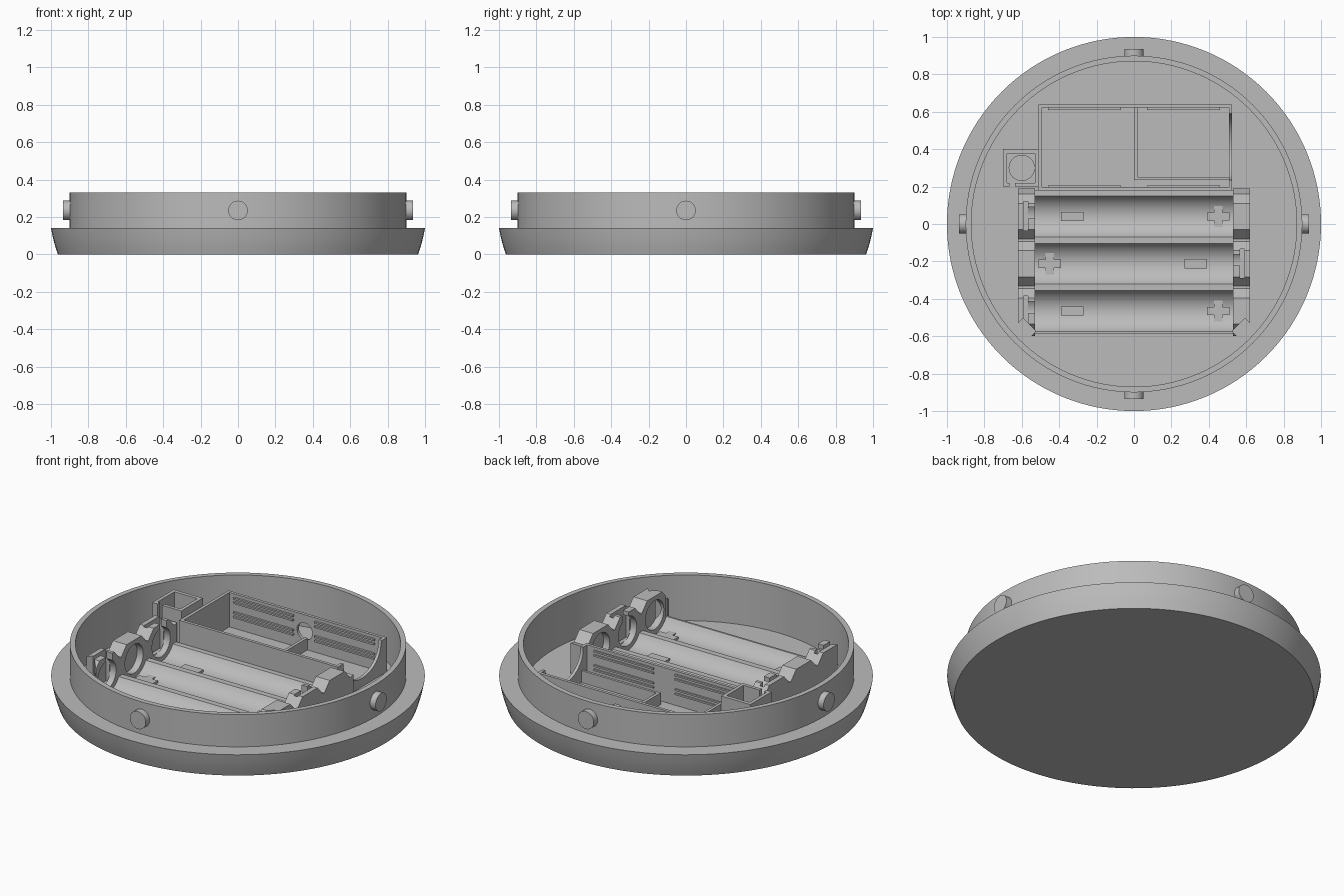
import bpy, bmesh, math
from mathutils import Matrix, Vector

cube = bpy.data.objects.get("Cube")
if cube:
    bpy.data.objects.remove(cube, do_unlink=True)

grey = bpy.data.materials.new("light_grey_plastic")
grey.use_nodes = True
grey.diffuse_color = (0.5, 0.5, 0.5, 1)
grey.node_tree.nodes["Principled BSDF"].inputs["Base Color"].default_value = (0.5, 0.5, 0.5, 1)


def finish(name, bm, smooth=False):
    bmesh.ops.recalc_face_normals(bm, faces=bm.faces)
    mesh = bpy.data.meshes.new(name)
    bm.to_mesh(mesh)
    bm.free()
    mesh.materials.append(grey)
    ob = bpy.data.objects.new(name, mesh)
    bpy.context.collection.objects.link(ob)
    if smooth:
        bpy.ops.object.select_all(action='DESELECT')
        ob.select_set(True)
        bpy.context.view_layer.objects.active = ob
        bpy.ops.object.shade_smooth_by_angle(angle=math.radians(30))
    return ob


def box(name, x, y, z):
    bm = bmesh.new()
    bmesh.ops.create_cube(bm, size=1)
    for v in bm.verts:
        v.co = [a + (c + 0.5) * (b - a) for c, (a, b) in zip(v.co, (x, y, z))]
    return finish(name, bm)


def prism_x(name, profile, x0, x1, smooth=False):
    """Extrude a (y, z) outline along x."""
    bm = bmesh.new()
    face = bm.faces.new([bm.verts.new((x0, y, z)) for y, z in profile])
    new = bmesh.ops.extrude_face_region(bm, geom=[face])["geom"]
    bmesh.ops.translate(bm, vec=(x1 - x0, 0, 0),
                        verts=[v for v in new if isinstance(v, bmesh.types.BMVert)])
    return finish(name, bm, smooth)


def cylinder(name, centre, radius, depth, axis):
    bm = bmesh.new()
    turn = Vector((0, 0, 1)).rotation_difference(Vector(axis)).to_matrix().to_4x4()
    bmesh.ops.create_cone(bm, cap_ends=True, segments=40, radius1=radius, radius2=radius,
                          depth=depth, matrix=Matrix.Translation(centre) @ turn)
    return finish(name, bm, True)


def cut(ob, cutters):
    """Carve the cutters out of a part and throw them away."""
    for c in cutters:
        c.hide_render = True
        mod = ob.modifiers.new("cut", 'BOOLEAN')
        mod.operation, mod.object, mod.solver = 'DIFFERENCE', c, 'EXACT'
    graph = bpy.context.evaluated_depsgraph_get()
    mesh = bpy.data.meshes.new_from_object(ob.evaluated_get(graph))
    ob.modifiers.clear()
    ob.data = mesh
    for c in cutters:
        bpy.data.objects.remove(c, do_unlink=True)


# Round shell: rounded foot, ledge, upright wall and inner floor
FLOOR = 0.06
outline = [(0, 0), (0.963, 0), (0.978, 0.045), (0.991, 0.095), (1, 0.14), (0.9, 0.14),
           (0.9, 0.33), (0.87, 0.33), (0.87, FLOOR), (0, FLOOR)]
bm = bmesh.new()
verts = [bm.verts.new((r, 0, z)) for r, z in outline]
edges = [bm.edges.new(pair) for pair in zip(verts, verts[1:])]
bmesh.ops.spin(bm, geom=verts + edges, cent=(0, 0, 0), axis=(0, 0, 1),
               angle=math.tau, steps=128, use_duplicate=False)
bmesh.ops.remove_doubles(bm, verts=bm.verts, dist=0.0005)
finish("round_shell", bm, True)

# Four locking studs around the wall
for label, dx, dy in (("left", 1, 0), ("right", -1, 0), ("front", 0, -1), ("back", 0, 1)):
    cylinder(label + "_stud", (dx * 0.91, dy * 0.91, 0.235), 0.052, 0.05, (dx, dy, 0))

# Battery tray with three troughs
ROWS = (0.04, -0.2125, -0.465)
R, AXIS_Z, EDGE_Z = 0.124, 0.19, 0.13
half = math.acos((AXIS_Z - EDGE_Z) / R)
tray = [(0.18, 0.05), (0.18, EDGE_Z)]
for yc in ROWS:
    for i in range(17):
        a = half * (1 - i / 8)
        tray.append((yc + R * math.sin(a), AXIS_Z - R * math.cos(a)))
tray += [(-0.585, EDGE_Z), (-0.585, 0.05)]
prism_x("battery_tray", tray, -0.53, 0.53, True)

# Raised polarity marks on the trough floors
for yc, s in zip(ROWS, (1, -1, 1)):
    plus, minus = s * 0.45, s * -0.33
    mark_z = (FLOOR, 0.08)
    box("minus_mark", (minus - 0.06, minus + 0.06), (yc - 0.025, yc + 0.025), mark_z)
    bm = bmesh.new()
    a, b = 0.022, 0.06
    corners = []
    for k in range(4):
        turn = Matrix.Rotation(k * math.pi / 2, 2)
        corners += [turn @ Vector(p) for p in ((b, -a), (b, a), (a, a))]
    face = bm.faces.new([bm.verts.new((plus + p.x, yc + p.y, FLOOR)) for p in corners])
    new = bmesh.ops.extrude_face_region(bm, geom=[face])["geom"]
    bmesh.ops.translate(bm, vec=(0, 0, 0.02),
                        verts=[v for v in new if isinstance(v, bmesh.types.BMVert)])
    finish("plus_mark", bm)

# End holders: a bevelled crest over each battery, with contact openings
crest = [(0.19, 0.05), (0.19, 0.24)]
for yc in ROWS:
    crest += [(yc + 0.12, 0.235), (yc + 0.07, 0.29), (yc - 0.07, 0.29), (yc - 0.12, 0.235)]
crest += [(-0.6, 0.22), (-0.6, 0.05)]
for label, s in (("left", 1), ("right", -1)):
    holder = prism_x(label + "_end_holder", crest, s * 0.53, s * 0.62)
    cutters = []
    for row, yc in enumerate(ROWS):
        cutters.append(cylinder("hole_cutter", (s * 0.545, yc, 0.18), 0.085, 0.05, (1, 0, 0)))
        if (row == 1) == (s == 1):
            cutters.append(box("slot_cutter", sorted((s * 0.567, s * 0.592)),
                               (yc - 0.075, yc + 0.08), (0.1, 0.4)))
            cutters.append(box("notch_cutter", sorted((s * 0.5, s * 0.57)),
                               (yc - 0.01, yc + 0.05), (0.18, 0.4)))
    # Slanted outer corner at the front
    corner = box("corner_cutter", (-0.05, 0.05), (-0.1, 0.1), (0, 0.5))
    corner.matrix_world = (Matrix.Translation((s * 0.63, -0.61, 0))
                           @ Matrix.Rotation(s * math.radians(45), 4, 'Z'))
    bpy.context.view_layer.update()
    cut(holder, cutters + [corner])

# Circuit compartment walls
TOP = 0.263
T = 0.018
X0, X1, Y0, Y1 = -0.51, 0.525, 0.18, 0.64
back = box("compartment_back_wall", (X0, X1), (Y1 - T, Y1), (0.05, TOP))
cut(back, [cylinder("port_cutter", (0.0, Y1, 0.165), 0.05, 0.1, (0, 1, 0))])
box("compartment_front_wall", (X0, X1), (Y0, Y0 + T), (0.05, TOP))
box("compartment_right_wall", (X0, X0 + T), (Y0, Y1), (0.05, TOP))

# Left compartment wall with a scooped opening
scoop = [(Y0, 0.05), (Y0, TOP), (0.235, TOP)]
for i in range(17):
    a = math.pi * (1 + i / 16)
    scoop.append((0.41 + 0.175 * math.cos(a), 0.25 + 0.14 * math.sin(a)))
scoop += [(0.59, TOP), (Y1, TOP), (Y1, 0.05)]
prism_x("compartment_left_wall", scoop, X1 - T, X1, True)

# Guide rails along both long walls
for z in (0.13, 0.215):
    for xa, xb in ((-0.46, -0.07), (0.07, 0.46)):
        for dz in (0, 0.025):
            rail_z = (z + dz - 0.005, z + dz + 0.005)
            box("back_guide_rail", (xa, xb), (Y1 - T - 0.012, Y1 - T), rail_z)
            box("front_guide_rail", (xa, xb), (Y0 + T, Y0 + T + 0.008), rail_z)

# Low inner partition
box("inner_divider", (0.0, 0.018), (0.235, Y1 - T), (0.05, 0.13))
box("inner_partition", (0.0, X1 - T), (0.235, 0.25), (0.05, 0.13))

# Switch box in the corner
SX, SY = (-0.7, -0.51), (0.2, 0.4)
switch_z = (0.05, 0.31)
box("switch_box_outer_wall", (SX[0], SX[0] + 0.02), SY, switch_z)
box("switch_box_inner_wall", (SX[1] - 0.02, SX[1]), SY, switch_z)
box("switch_box_back_wall", SX, (SY[1] - 0.022, SY[1]), switch_z)
box("switch_box_front_wall", (-0.635, SX[1]), (SY[0], SY[0] + 0.02), switch_z)
box("switch_box_front_post", (SX[0], -0.665), (SY[0], SY[0] + 0.02), switch_z)
cylinder("switch_button", (-0.6, 0.3, 0.07), 0.07, 0.04, (0, 0, 1))
